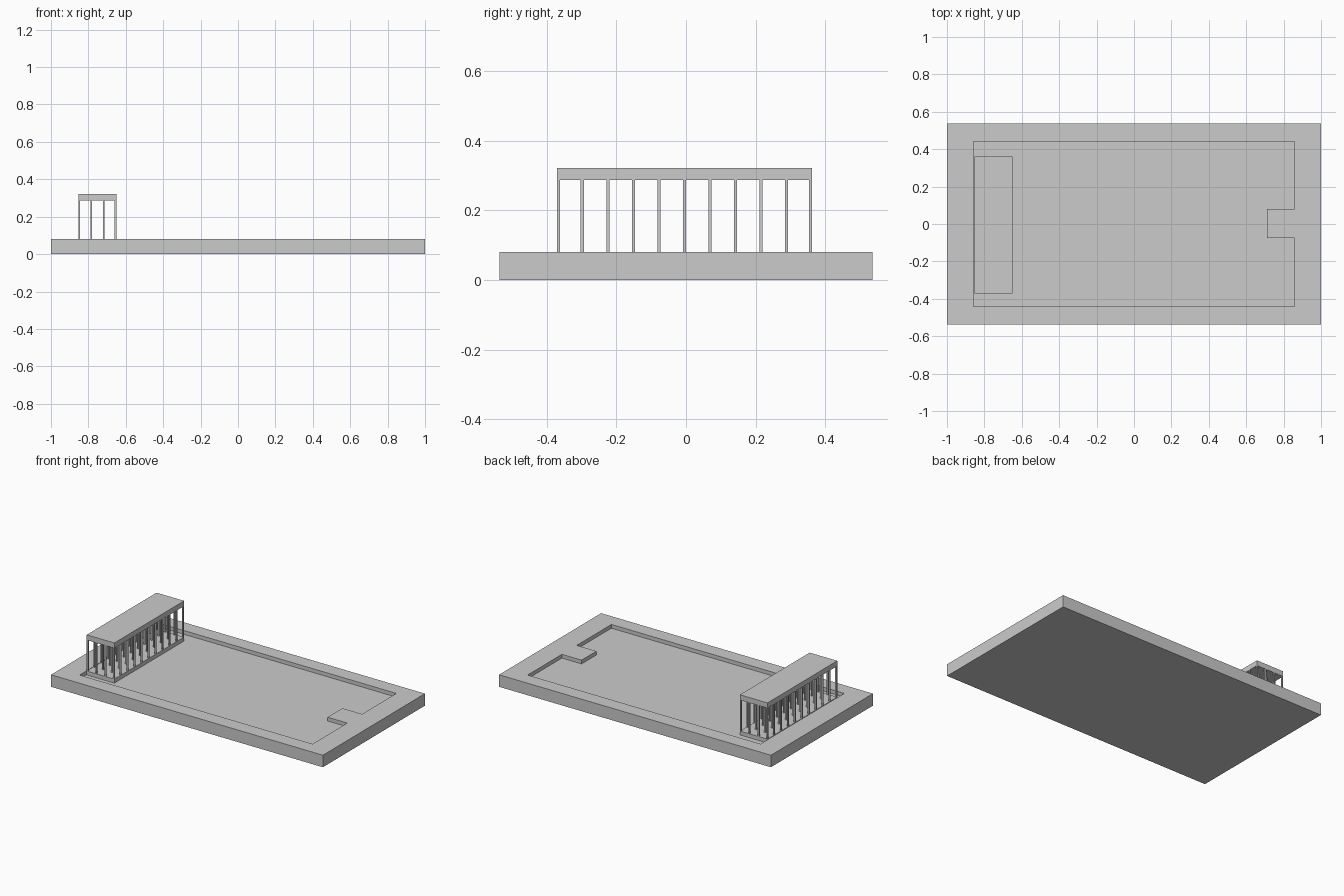
import bpy, bmesh
from mathutils import Matrix, Vector

if "Cube" in bpy.data.objects:
    bpy.data.objects.remove(bpy.data.objects["Cube"])


def add_box(bm, x0, x1, y0, y1, z0, z1):
    centre = Vector(((x0 + x1) / 2, (y0 + y1) / 2, (z0 + z1) / 2))
    size = Matrix.Diagonal((x1 - x0, y1 - y0, z1 - z0, 1))
    bmesh.ops.create_cube(bm, size=1, matrix=Matrix.Translation(centre) @ size)


def finish(name, bm):
    bmesh.ops.recalc_face_normals(bm, faces=bm.faces[:])
    me = bpy.data.meshes.new(name)
    bm.to_mesh(me)
    bm.free()
    ob = bpy.data.objects.new(name, me)
    bpy.context.collection.objects.link(ob)
    return ob


def box(name, *dims):
    bm = bmesh.new()
    add_box(bm, *dims)
    return finish(name, bm)


TOP, FLOOR = 0.08, 0.055

# Base slab
base = box("base_slab", -1, 1, -0.536, 0.536, 0, TOP)

# Shallow basin with a notch left standing at the right end
outline = [(-0.857, -0.44), (0.857, -0.44), (0.857, -0.076), (0.712, -0.076),
           (0.712, 0.08), (0.857, 0.08), (0.857, 0.44), (-0.857, 0.44)]
bm = bmesh.new()
face = bm.faces.new([bm.verts.new((x, y, FLOOR)) for x, y in outline])
ext = bmesh.ops.extrude_face_region(bm, geom=[face])
bmesh.ops.translate(bm, vec=(0, 0, 0.1),
                    verts=[v for v in ext["geom"] if isinstance(v, bmesh.types.BMVert)])
cutter = finish("basin_cutter", bm)
cutter.hide_render = True
cutter.hide_set(True)
cut = base.modifiers.new("basin", "BOOLEAN")
cut.operation = "DIFFERENCE"
cut.solver = "EXACT"
cut.object = cutter

# Pavilion floor and roof
X0, X1, Y0, Y1 = -0.853, -0.65, -0.371, 0.362
box("pavilion_floor", X0, X1, Y0, Y1, FLOOR, TOP + 0.001)
box("pavilion_roof", X0, X1, Y0, Y1, 0.287, 0.322)

# Grid of slim square posts, outer ones flush with the roof edge
r = 0.0045


def spread(a, b, n):
    return [min(max(a + (b - a) * i / (n - 1), a + r), b - r) for i in range(n)]


bm = bmesh.new()
for x in spread(X0, X1, 4):
    for y in spread(Y0, Y1, 11):
        add_box(bm, x - r, x + r, y - r, y + r, TOP, 0.288)
finish("pavilion_posts", bm)
